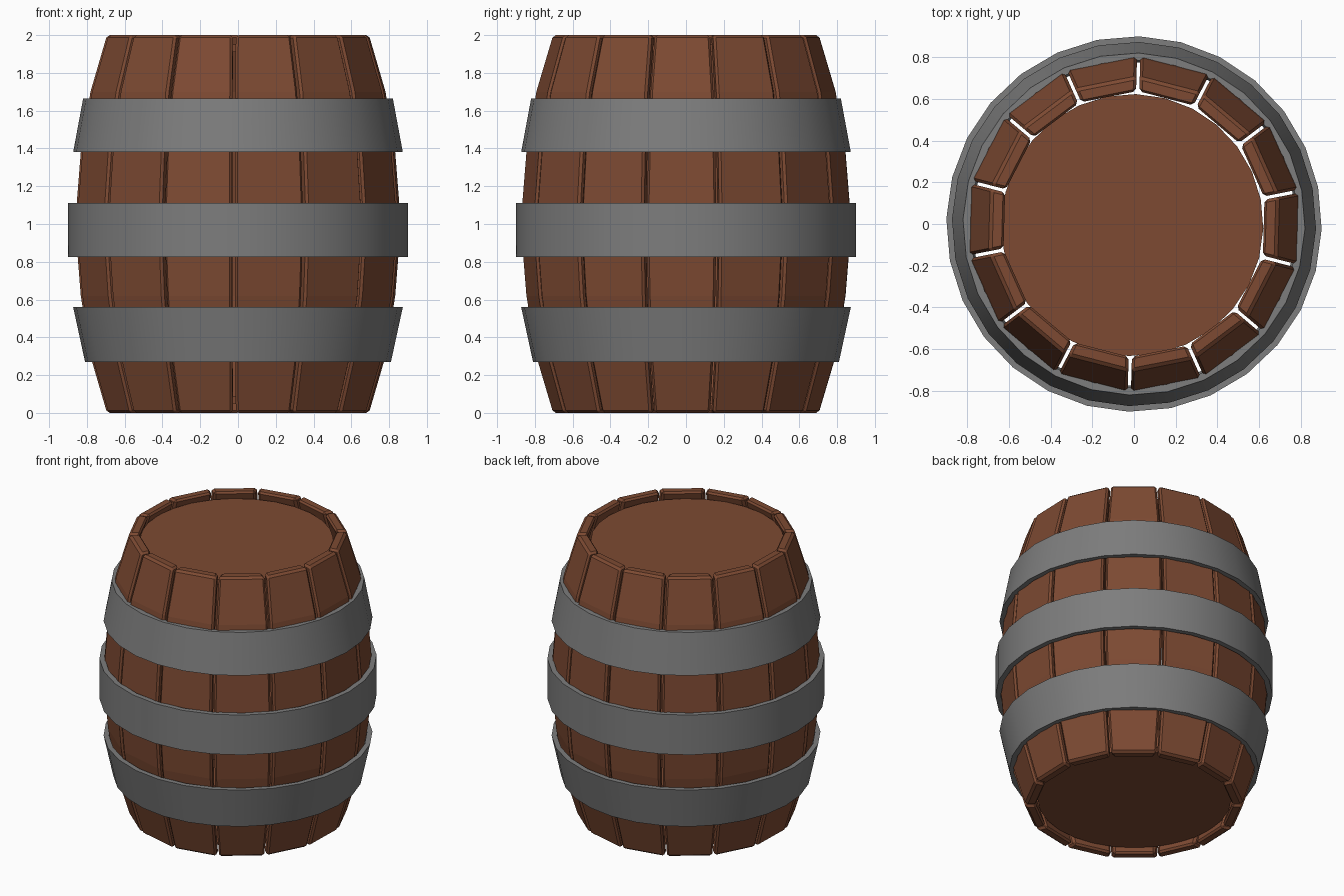
import bpy, bmesh, math

if "Cube" in bpy.data.objects:
    bpy.data.objects.remove(bpy.data.objects["Cube"])

STAVES = 14
TURN = math.radians(-1.6)      # slight twist of the whole barrel


def material(name, rgb):
    m = bpy.data.materials.new(name)
    m.diffuse_color = (*rgb, 1.0)
    m.use_nodes = True
    m.node_tree.nodes["Principled BSDF"].inputs["Base Color"].default_value = m.diffuse_color
    return m


wood = material("brown_wood", (0.205, 0.068, 0.032))
iron = material("grey_iron", (0.205, 0.205, 0.205))


def add_object(name, mesh):
    ob = bpy.data.objects.new(name, mesh)
    bpy.context.collection.objects.link(ob)
    return ob


def loft(name, rings, mat, closed_loop=False):
    """Skin equal-sized rings of points; cap the ends or join last to first."""
    bm = bmesh.new()
    loops = [[bm.verts.new(p) for p in ring] for ring in rings]
    n = len(loops[0])
    pairs = list(zip(loops, loops[1:]))
    if closed_loop:
        pairs.append((loops[-1], loops[0]))
    else:
        bm.faces.new(loops[0])
        bm.faces.new(loops[-1])
    for a, b in pairs:
        for i in range(n):
            j = (i + 1) % n
            bm.faces.new((a[i], a[j], b[j], b[i]))
    bmesh.ops.recalc_face_normals(bm, faces=bm.faces)
    mesh = bpy.data.meshes.new(name)
    bm.to_mesh(mesh)
    bm.free()
    mesh.materials.append(mat)
    return mesh


def circle(r, z, n=2 * STAVES, cx=0.0, cy=0.0):
    return [(cx + r * math.cos(2 * math.pi * i / n + TURN),
             cy + r * math.sin(2 * math.pi * i / n + TURN), z) for i in range(n)]


# Staves: bowed planks with chamfered edges and a narrow gap between them
half = [(0.0, 0.69), (0.3, 0.777), (0.62, 0.828), (1.0, 0.858)]
profile = half + [(2 - z, r) for z, r in reversed(half[:-1])]
slope, gap, thick = math.tan(math.pi / STAVES), 0.008, 0.072
rings = []
for z, r in profile:
    ri = r - thick
    wo, wi = r * slope - gap, ri * slope - gap
    rings.append([(r, -wo, z), (r, wo, z), (ri, wi, z), (ri, -wi, z)])
stave_mesh = loft("stave", rings, wood)
for k in range(STAVES):
    stave = add_object(f"stave_{k + 1}", stave_mesh)
    stave.rotation_euler.z = 2 * math.pi * k / STAVES + TURN
    bevel = stave.modifiers.new("chamfer", 'BEVEL')
    bevel.width = 0.014
    bevel.segments = 1
    bevel.limit_method = 'ANGLE'
    bevel.angle_limit = math.radians(40)

# Lids: thin discs recessed at both ends
for name, z0, z1 in (("bottom_lid", 0.05, 0.09), ("top_lid", 1.91, 1.95)):
    add_object(name, loft(name, [circle(0.628, z, cx=-0.008, cy=-0.005)
                                 for z in (z0, z1)], wood))

# Hoops: three iron bands, the outer two tapering with the barrel
hoops = (("bottom_hoop", 0.27, 0.81, 0.56, 0.873),
         ("middle_hoop", 0.825, 0.90, 1.11, 0.90),
         ("top_hoop", 1.38, 0.873, 1.665, 0.82))
for name, z0, r0, z1, r1 in hoops:
    t = 0.035
    ob = add_object(name, loft(name, [circle(r0, z0), circle(r1, z1),
                                      circle(r1 - t, z1), circle(r0 - t, z0)],
                               iron, closed_loop=True))
    bpy.ops.object.select_all(action='DESELECT')
    ob.select_set(True)
    bpy.context.view_layer.objects.active = ob
    bpy.ops.object.shade_smooth_by_angle(angle=math.radians(30))
